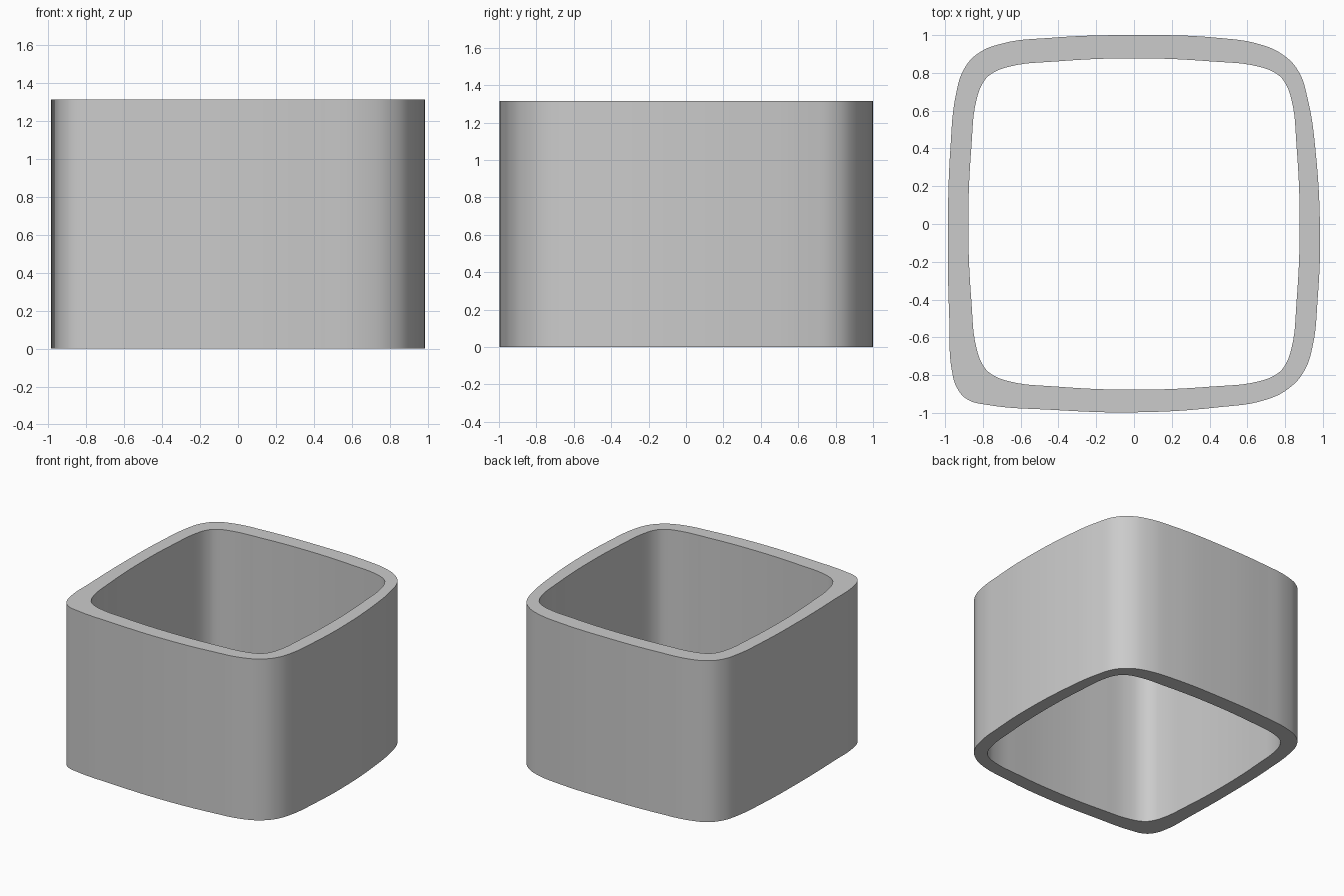
import bpy
import math

if "Cube" in bpy.data.objects:
    bpy.data.objects.remove(bpy.data.objects["Cube"])

HEIGHT = 1.315

# Outer outline, clockwise from the back; corners are slightly uneven
outer = [(0, 1), (0.45, 0.985), (0.67, 0.95), (0.79, 0.895), (0.87, 0.81), (0.92, 0.66), (0.96, 0.4),
         (0.985, -0.08), (0.972, -0.4), (0.945, -0.65), (0.9, -0.78), (0.82, -0.87), (0.7, -0.93), (0.45, -0.97),
         (0, -0.997), (-0.45, -0.983), (-0.78, -0.957), (-0.88, -0.93), (-0.93, -0.88), (-0.96, -0.8), (-0.978, -0.5),
         (-0.985, 0), (-0.972, 0.4), (-0.94, 0.7), (-0.9, 0.82), (-0.83, 0.9), (-0.7, 0.955), (-0.45, 0.985)]

# Inner opening: one quarter repeated by quarter turns
quarter = [(0, 0.877), (0.42, 0.86), (0.66, 0.833), (0.755, 0.795), (0.795, 0.755), (0.833, 0.66), (0.86, 0.42)]
inner = []
for k in range(4):
    c, s = round(math.cos(k * math.pi / 2)), round(math.sin(k * math.pi / 2))
    inner += [(x * c + y * s, y * c - x * s) for x, y in quarter]


def add_outline(curve, points):
    spline = curve.splines.new('BEZIER')
    spline.bezier_points.add(len(points) - 1)
    for bp, (x, y) in zip(spline.bezier_points, points):
        bp.co = (x, y, 0)
        bp.handle_left_type = bp.handle_right_type = 'AUTO'
    spline.use_cyclic_u = True
    spline.resolution_u = 6


# Open square sleeve, extruded from the two outlines
curve = bpy.data.curves.new("square_sleeve", 'CURVE')
curve.dimensions = '2D'
curve.fill_mode = 'BOTH'
curve.extrude = HEIGHT / 2
add_outline(curve, outer)
add_outline(curve, inner)
sleeve = bpy.data.objects.new("square_sleeve", curve)
bpy.context.collection.objects.link(sleeve)
sleeve.location.z = HEIGHT / 2

# Weld to one solid mesh with smooth walls and crisp rims
bpy.context.view_layer.objects.active = sleeve
sleeve.select_set(True)
bpy.ops.object.convert(target='MESH')
bpy.ops.object.mode_set(mode='EDIT')
bpy.ops.mesh.select_all(action='SELECT')
bpy.ops.mesh.remove_doubles(threshold=0.0005)
bpy.ops.mesh.normals_make_consistent(inside=False)
bpy.ops.object.mode_set(mode='OBJECT')
bpy.ops.object.shade_smooth_by_angle(angle=math.radians(35))
